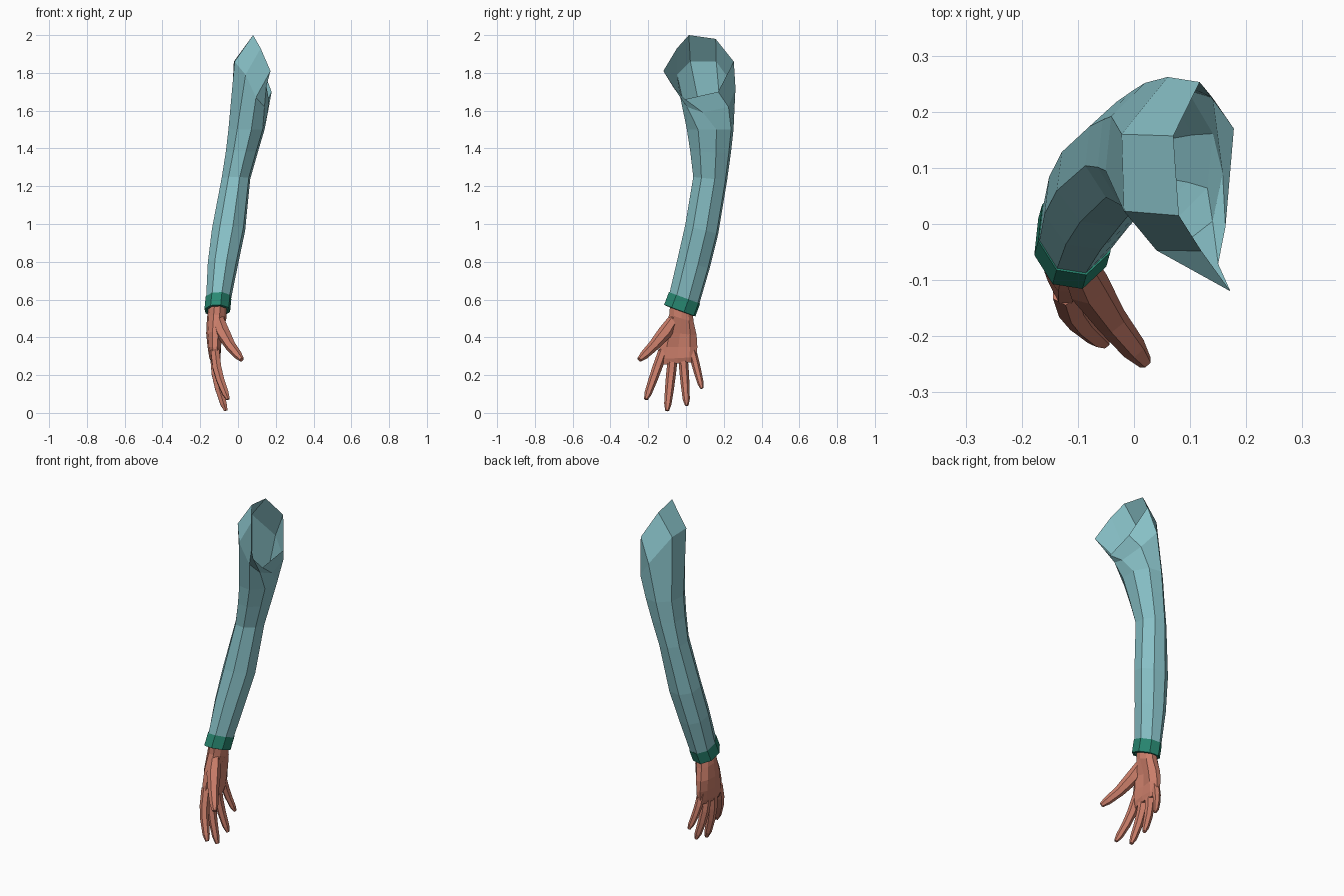
import bpy, bmesh, math
from mathutils import Vector

if "Cube" in bpy.data.objects:
    bpy.data.objects.remove(bpy.data.objects["Cube"])


def material(name, rgb):
    m = bpy.data.materials.new(name)
    m.diffuse_color = (*rgb, 1)
    m.use_nodes = True
    m.node_tree.nodes["Principled BSDF"].inputs["Base Color"].default_value = m.diffuse_color
    return m


TEAL = material("teal cloth", (0.25, 0.54, 0.58))
GREEN = material("dark green trim", (0.022, 0.25, 0.17))
SKIN = material("warm skin", (0.60, 0.21, 0.145))


def loft(bm, rings, start=False, end=False):
    """Skin a list of equal-sized point rings, optionally capping the ends."""
    vs = [[bm.verts.new(p) for p in r] for r in rings]
    n = len(vs[0])
    for a, b in zip(vs, vs[1:]):
        for i in range(n):
            j = (i + 1) % n
            bm.faces.new((a[i], a[j], b[j], b[i]))
    if start:
        bm.faces.new(vs[0])
    if end:
        bm.faces.new(vs[-1][::-1])


def finish(bm, name, mat):
    bmesh.ops.recalc_face_normals(bm, faces=bm.faces)
    me = bpy.data.meshes.new(name)
    bm.to_mesh(me)
    bm.free()
    me.materials.append(mat)
    ob = bpy.data.objects.new(name, me)
    bpy.context.collection.objects.link(ob)
    return ob


def oval(x, y, z, hx, hy, tilt=0.0, n=8, first=195):
    """Oval cross-section, sloping in z along y by tilt."""
    pts = []
    for i in range(n):
        a = math.radians(first - 360 * i / n)
        dy = hy * math.sin(a) / 0.97
        pts.append((x + hx * math.cos(a) / 0.97, y + dy, z + tilt * dy))
    return pts


def tube(bm, path, n=6):
    """Tapered finger: path of (x, y, z, radius)."""
    pts = [Vector(p[:3]) for p in path]
    rings = []
    for i, p in enumerate(pts):
        d = (pts[min(i + 1, len(pts) - 1)] - pts[max(i - 1, 0)]).normalized()
        u = d.cross(Vector((1, 0, 0))).normalized()
        v = d.cross(u)
        r = path[i][3]
        rings.append([p + r * (math.cos(t) * u + math.sin(t) * v)
                      for t in (2 * math.pi * k / n for k in range(n))])
    loft(bm, rings, True, True)


# Sleeve: open shoulder rim facing inward, then oval sections to the wrist
rim = [(.08, .015, 2.0), (.07, .157, 1.98), (.117, .253, 1.86), (.178, .17, 1.70),
       (.163, -.005, 1.66), (.15, -.071, 1.73), (.172, -.12, 1.81), (.12, -.048, 1.93)]
shoulder = [(-.018, .023, 1.86), (-.022, .16, 1.86), (.06, .262, 1.72), (.14, .225, 1.62),
            (.158, .09, 1.59), (.14, .005, 1.62), (.095, -.03, 1.67), (.04, -.047, 1.79)]
sections = [(.045, .128, 1.50, .096, .124, 0),
            (.020, .130, 1.38, .085, .108, -.05),
            (-.011, .128, 1.24, .076, .090, -.10),
            (-.050, .083, .97, .088, .088, -.25),
            (-.080, .040, .79, .080, .085, -.32),
            (-.104, -.010, .60, .065, .079, -.37)]
bm = bmesh.new()
loft(bm, [rim, shoulder] + [oval(*s) for s in sections])
finish(bm, "sleeve", TEAL)

# Cuff: band with a recessed underside
bm = bmesh.new()
loft(bm, [oval(-.103, -.008, .605, .064, .078, -.37),
          oval(-.103, -.008, .609, .068, .083, -.37),
          oval(-.110, -.033, .542, .068, .083, -.37),
          oval(-.110, -.034, .540, .055, .068, -.37),
          oval(-.108, -.028, .560, .050, .062, -.37)], end=True)
finish(bm, "cuff", GREEN)

# Palm: flattened loft with a hollow on the +x side
palm = [oval(-.108, -.025, .575, .045, .058, -.35, 10, 180),
        oval(-.113, -.024, .500, .050, .066, -.30, 10, 180),
        oval(-.120, -.032, .420, .047, .090, -.10, 10, 180),
        oval(-.122, -.040, .350, .038, .102, 0, 10, 180),
        oval(-.122, -.045, .290, .029, .103, .05, 10, 180),
        oval(-.120, -.045, .262, .018, .090, .08, 10, 180)]
for ring, dent in ((palm[2], .022), (palm[3], .016)):
    x, y, z = ring[5]
    ring[5] = (x - dent, y, z)
bm = bmesh.new()
loft(bm, palm, True, True)
finish(bm, "palm", SKIN)

# Fingers: base and tip given as (x, y, z), curling toward the palm
fingers = {"index_finger": ((-.122, -.120, .33), (-.052, -.212, .072), .026),
           "middle_finger": ((-.126, -.068, .31), (-.064, -.100, .012), .026),
           "ring_finger": ((-.126, -.017, .31), (-.068, .004, .040), .025),
           "little_finger": ((-.124, .030, .34), (-.078, .084, .130), .022)}
for name, (base, tip, r) in fingers.items():
    path = []
    for t, s in ((0, 1), (.35, 1), (.6, .92), (.88, .75), (1, .4)):
        x = base[0] + (tip[0] - base[0]) * t ** 1.8
        y = base[1] + (tip[1] - base[1]) * t
        z = base[2] + (tip[2] - base[2]) * t
        path.append((x, y, z, r * s))
    bm = bmesh.new()
    tube(bm, path)
    finish(bm, name, SKIN)

# Thumb
bm = bmesh.new()
tube(bm, [(-.105, -.060, .50, .030), (-.080, -.112, .425, .038), (-.040, -.172, .355, .029),
          (0, -.222, .305, .023), (.020, -.247, .282, .013)])
finish(bm, "thumb", SKIN)
